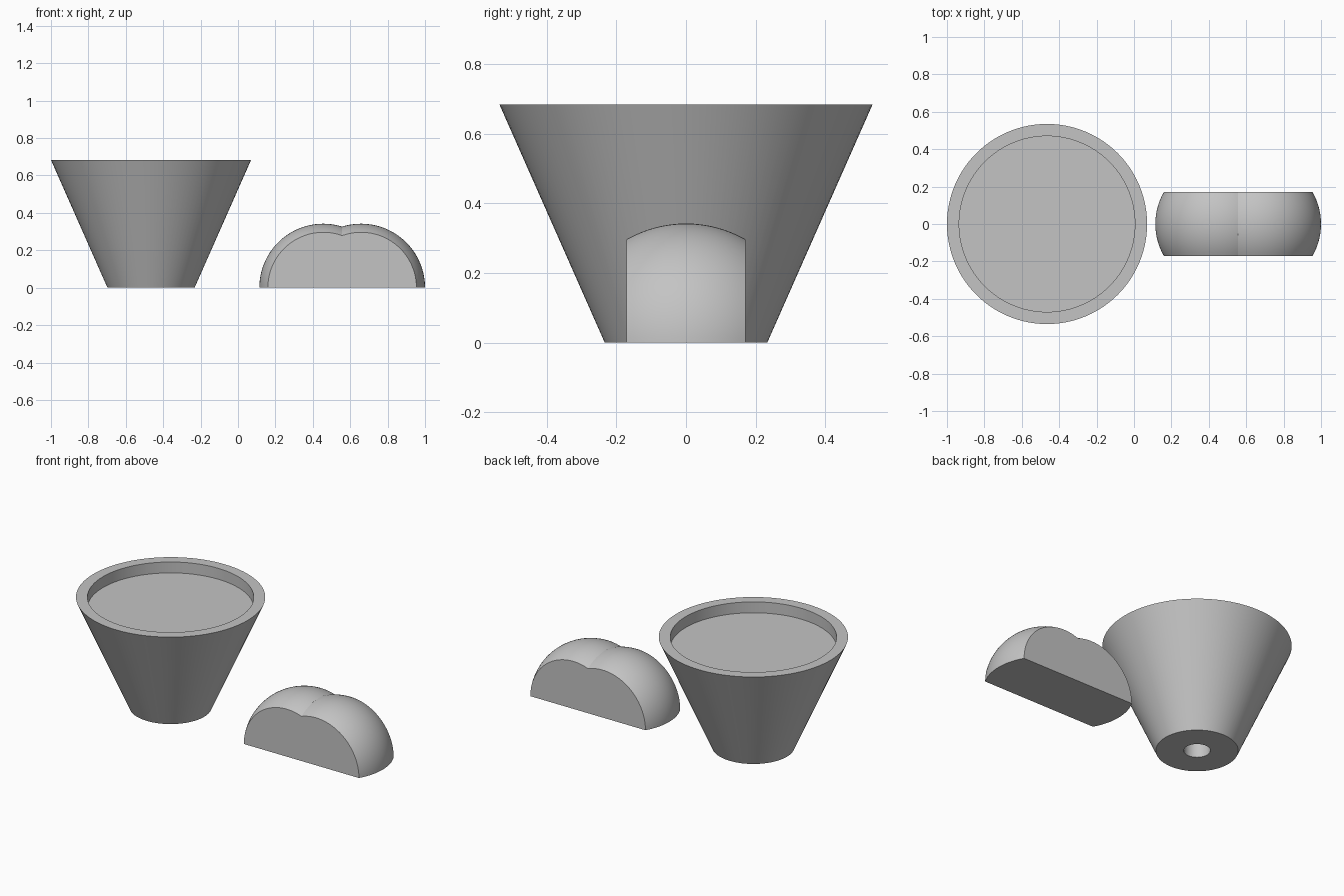
import bpy
import bmesh
from math import pi, sqrt, sin, asin, radians
from mathutils import Matrix, Vector

default = bpy.data.objects.get("Cube")
if default:
    bpy.data.objects.remove(default, do_unlink=True)

grey = bpy.data.materials.new("plain grey")
grey.use_nodes = True
colour = (0.55, 0.55, 0.55, 1)
grey.diffuse_color = colour
grey.node_tree.nodes["Principled BSDF"].inputs["Base Color"].default_value = colour


def revolve(points, axis, angle, steps):
    """Spin a profile around an axis through the origin."""
    bm = bmesh.new()
    verts = [bm.verts.new(p) for p in points]
    edges = [bm.edges.new(pair) for pair in zip(verts, verts[1:])]
    bmesh.ops.spin(bm, geom=verts + edges, cent=(0, 0, 0), axis=axis,
                   angle=angle, steps=steps)
    bmesh.ops.remove_doubles(bm, verts=bm.verts[:], dist=0.0001)
    return bm


def finish(bm, name, location):
    bmesh.ops.recalc_face_normals(bm, faces=bm.faces[:])
    mesh = bpy.data.meshes.new(name)
    bm.to_mesh(mesh)
    bm.free()
    mesh.materials.append(grey)
    obj = bpy.data.objects.new(name, mesh)
    bpy.context.collection.objects.link(obj)
    obj.location = location
    bpy.ops.object.select_all(action="DESELECT")
    obj.select_set(True)
    bpy.context.view_layer.objects.active = obj
    bpy.ops.object.shade_smooth_by_angle(angle=radians(30))
    return obj


# Tapered cup: blind hole below, conical wall, shallow recess on top
cup_profile = [(0, 0.3), (0.075, 0.3), (0.075, 0), (0.233, 0),
               (0.535, 0.683), (0.47, 0.683), (0.47, 0.615), (0, 0.615)]
cup = revolve([(r, 0, z) for r, z in cup_profile], (0, 0, 1), 2 * pi, 96)
finish(cup, "tapered_cup", (-0.465, 0, 0))

# Double dome: a slice of a sphere, cut at the crease and mirrored
radius, half_width, offset, rings = 0.342, 0.171, 0.101, 16
limit = asin(half_width / radius)
ys = [radius * sin(limit * (2 * i / rings - 1)) for i in range(rings + 1)]
arc = [(sqrt(radius ** 2 - y * y), y, 0) for y in ys]
dome = revolve([(0, -half_width, 0)] + arc + [(0, half_width, 0)],
               (0, -1, 0), pi, 64)
bmesh.ops.translate(dome, verts=dome.verts[:], vec=Vector((offset, 0, 0)))
for normal in ((1, 0, 0), (0, 0, 1)):
    bmesh.ops.bisect_plane(dome, geom=dome.verts[:] + dome.edges[:] + dome.faces[:],
                           plane_co=(0, 0, 0), plane_no=normal,
                           clear_inner=True, dist=0.00001)
bmesh.ops.mirror(dome, geom=dome.verts[:] + dome.edges[:] + dome.faces[:],
                 matrix=Matrix.Identity(4), axis="X", merge_dist=0.0001)
bmesh.ops.remove_doubles(dome, verts=dome.verts[:], dist=0.0001)

# Flat underside
rim = [e for e in dome.edges if e.is_boundary]
bmesh.ops.holes_fill(dome, edges=rim, sides=0)
finish(dome, "double_dome", (0.557, 0, 0))
